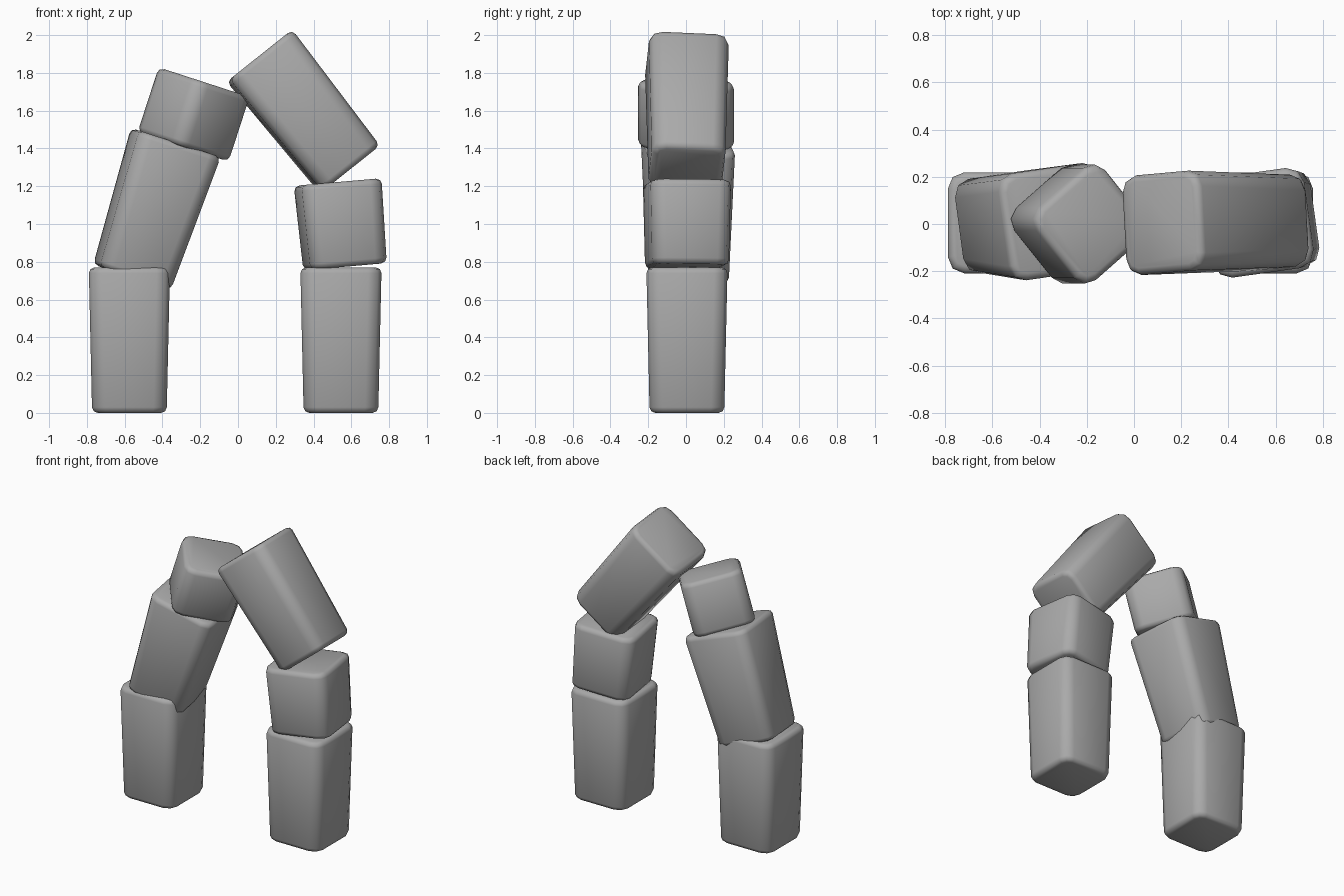
import bpy, bmesh
from math import radians
from mathutils import Euler, Vector

if "Cube" in bpy.data.objects:
    bpy.data.objects.remove(bpy.data.objects["Cube"], do_unlink=True)

stone = bpy.data.materials.new("grey stone")
stone.use_nodes = True
GREY = (0.4, 0.4, 0.4, 1)
stone.diffuse_color = GREY
stone.node_tree.nodes["Principled BSDF"].inputs["Base Color"].default_value = GREY


def block(name, centre, bottom, top, height, lean=0, yaw=0, pitch=0):
    """Tapered square stone with soft corners; lean tips the top towards +x."""
    bm = bmesh.new()
    bmesh.ops.create_cube(bm, size=1)
    for v in bm.verts:
        width = top if v.co.z > 0 else bottom
        v.co = Vector((v.co.x * width, v.co.y * width, v.co.z * height))
    # Wide rounding on the long corners
    posts = [e for e in bm.edges if abs(e.verts[0].co.z - e.verts[1].co.z) > height / 2]
    bmesh.ops.bevel(bm, geom=posts, offset=0.07, segments=2, profile=0.5, affect='EDGES')
    # Tight rounding round both ends
    rims = [e for e in bm.edges if abs(e.verts[0].co.z - e.verts[1].co.z) < height / 2]
    bmesh.ops.bevel(bm, geom=rims, offset=0.03, segments=2, profile=0.5, affect='EDGES')
    bmesh.ops.recalc_face_normals(bm, faces=bm.faces)
    for f in bm.faces:
        f.smooth = True
    mesh = bpy.data.meshes.new(name)
    bm.to_mesh(mesh)
    bm.free()
    mesh.materials.append(stone)
    ob = bpy.data.objects.new(name, mesh)
    bpy.context.collection.objects.link(ob)
    ob.location = centre
    # Yaw about the stone's own axis first, then tip it over
    tip = Euler((radians(pitch), radians(lean), 0)).to_matrix()
    spin = Euler((0, 0, radians(yaw))).to_matrix()
    ob.rotation_euler = (tip @ spin).to_euler()
    return ob


# Right side of the arch
block("right_base_stone", (-0.575, 0.005, 0.385), 0.395, 0.43, 0.77)
block("right_middle_stone", (-0.445, 0.01, 1.075), 0.40, 0.46, 0.75, lean=18, yaw=8)
block("right_upper_stone", (-0.235, 0, 1.58), 0.40, 0.40, 0.36, lean=18, yaw=40)

# Left side of the arch
block("left_base_stone", (0.545, 0.005, 0.385), 0.395, 0.43, 0.77)
block("left_middle_stone", (0.547, 0.005, 0.998), 0.41, 0.43, 0.45, lean=-5, yaw=8)
block("left_top_stone", (0.353, 0.005, 1.59), 0.39, 0.425, 0.77, lean=-38.5, yaw=4)
